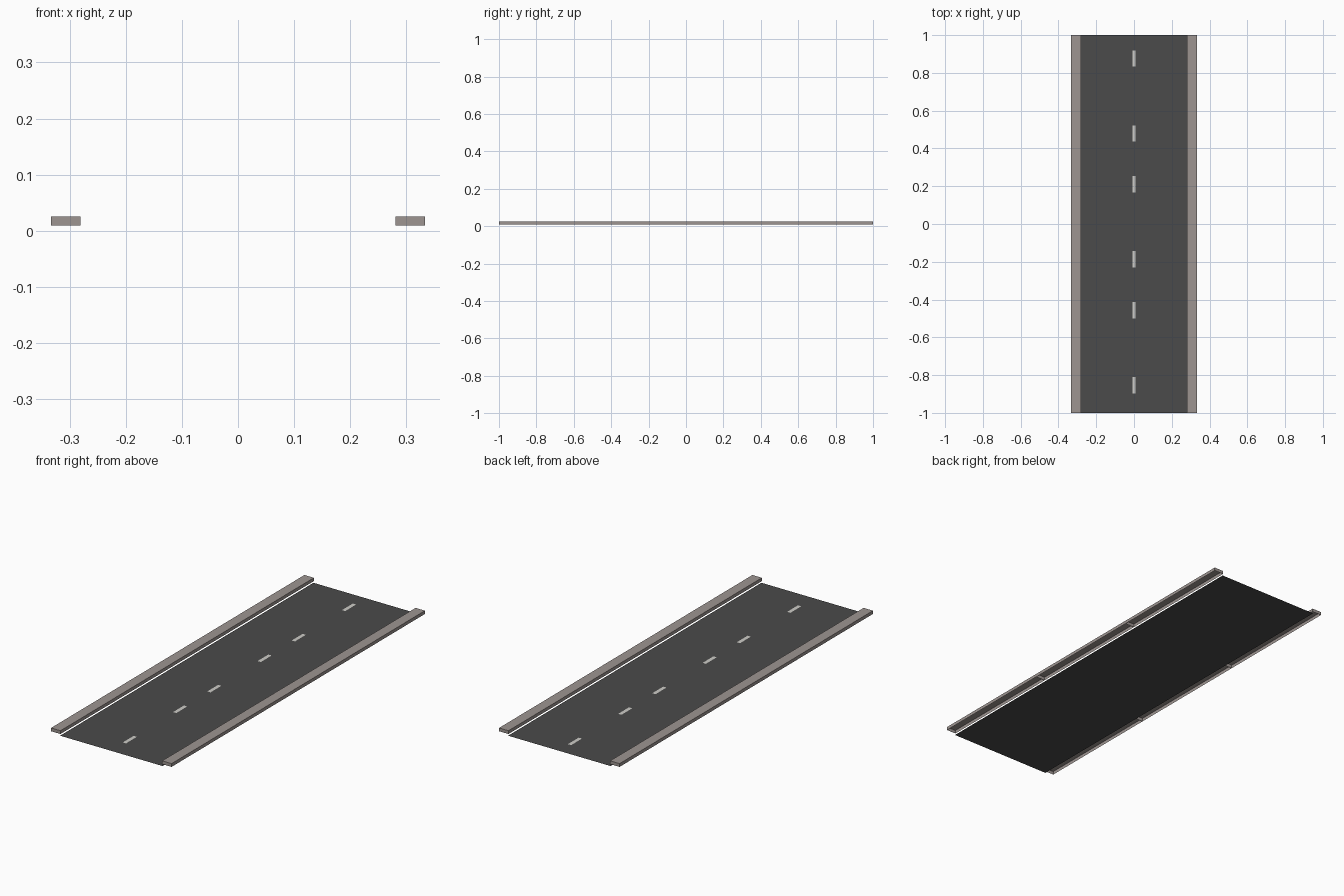
import bpy, bmesh

if "Cube" in bpy.data.objects:
    bpy.data.objects.remove(bpy.data.objects["Cube"])

SEG = 2 / 3                      # length of one repeated road tile
CENTRES = (-SEG, 0, SEG)


def material(name, rgb):
    m = bpy.data.materials.new(name)
    m.diffuse_color = (*rgb, 1)
    m.use_nodes = True
    m.node_tree.nodes["Principled BSDF"].inputs["Base Color"].default_value = m.diffuse_color
    return m


asphalt = material("dark asphalt", (0.07, 0.07, 0.07))
stone = material("warm grey stone", (0.34, 0.30, 0.285))
paint = material("pale road paint", (0.62, 0.61, 0.58))


def finish(name, bm, mat):
    me = bpy.data.meshes.new(name)
    bm.to_mesh(me)
    bm.free()
    me.materials.append(mat)
    ob = bpy.data.objects.new(name, me)
    bpy.context.collection.objects.link(ob)
    return ob


def plate(name, x0, x1, y0, y1, z, mat):
    bm = bmesh.new()
    bm.faces.new([bm.verts.new(p) for p in
                  ((x0, y0, z), (x1, y0, z), (x1, y1, z), (x0, y1, z))])
    return finish(name, bm, mat)


def open_box(name, x0, x1, y0, y1, z0, z1, mat):
    """Hollow block without a bottom face."""
    bm = bmesh.new()
    bmesh.ops.create_cube(bm, size=1)
    for v in bm.verts:
        v.co.x = x1 if v.co.x > 0 else x0
        v.co.y = y1 if v.co.y > 0 else y0
        v.co.z = z1 if v.co.z > 0 else z0
    bm.normal_update()
    low = [f for f in bm.faces if f.normal.z < -0.5]
    bmesh.ops.delete(bm, geom=low, context='FACES_ONLY')
    return finish(name, bm, mat)


for i, c in enumerate(CENTRES, 1):
    a, b = c - SEG / 2, c + SEG / 2
    # flat road surface
    plate(f"road_surface_{i}", -0.283, 0.283, a, b, 0, asphalt)
    # raised kerbs, open underneath
    open_box(f"kerb_left_{i}", -0.333, -0.281, a, b, 0.009, 0.0255, stone)
    open_box(f"kerb_right_{i}", 0.281, 0.333, a, b, 0.009, 0.0255, stone)
    # two centre line dashes per tile
    for j, off in enumerate((-0.187, 0.21), 1):
        plate(f"centre_dash_{i}_{j}", -0.009, 0.009,
              c + off - 0.043, c + off + 0.043, 0.0003, paint)
